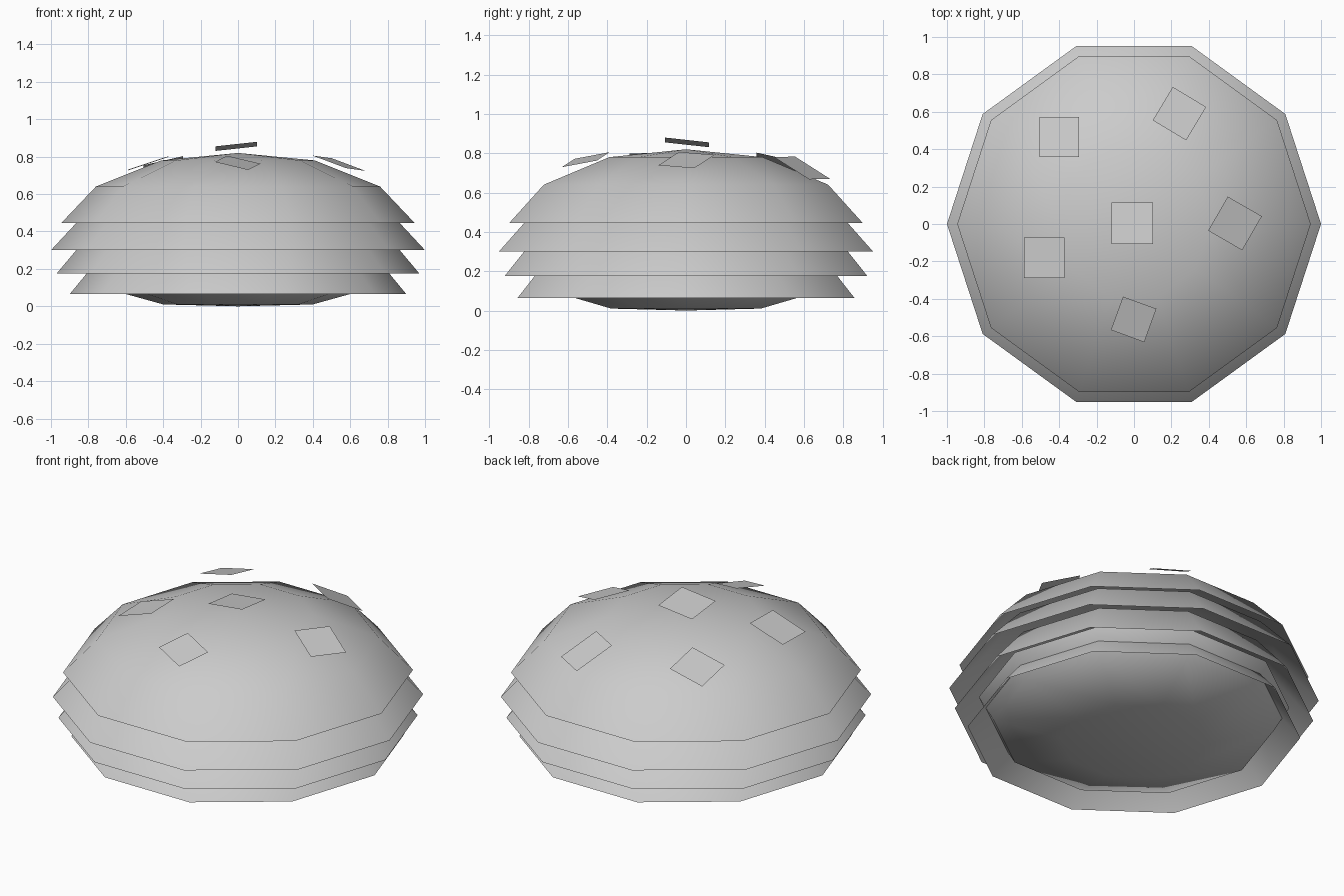
import bpy, bmesh, math

if "Cube" in bpy.data.objects:
    bpy.data.objects.remove(bpy.data.objects["Cube"])

SIDES = 10
DOME = [(0.945, 0.0), (0.76, 0.195), (0.41, 0.335), (0, 0.375)]


def finish(name, bm):
    mesh = bpy.data.meshes.new(name)
    bm.to_mesh(mesh)
    bm.free()
    obj = bpy.data.objects.new(name, mesh)
    bpy.context.collection.objects.link(obj)
    return obj


def revolve(name, profile):
    """Open shell turned around z; the last profile point is the pole."""
    bm = bmesh.new()
    rings = []
    for r, z in profile[:-1]:
        rings.append([bm.verts.new((r * math.cos(a), r * math.sin(a), z))
                      for a in (2 * math.pi * i / SIDES for i in range(SIDES))])
    pole = bm.verts.new((0, 0, profile[-1][1]))
    for i in range(SIDES):
        j = (i + 1) % SIDES
        for lo, hi in zip(rings, rings[1:]):
            bm.faces.new((lo[i], lo[j], hi[j], hi[i]))
        bm.faces.new((rings[-1][i], rings[-1][j], pole))
    if profile[-1][1] < profile[0][1]:
        bmesh.ops.reverse_faces(bm, faces=bm.faces[:])
    for f in bm.faces:
        f.smooth = True
    return finish(name, bm)


def dome(name, radius, z, height=1.0):
    s = radius / DOME[0][0]
    return revolve(name, [(r * s, z + h * s * height) for r, h in DOME])


# Nested domes: crown and the three flared layers beneath it
dome("top_bun", 0.945, 0.445)
dome("upper_layer", 1.0, 0.30, 1.02)
dome("middle_layer", 0.97, 0.175, 1.13)
dome("lower_layer", 0.90, 0.065, 1.15)

# Shallow bowl underneath
revolve("bottom_bun", [(0.84, 0.25), (0.76, 0.11), (0.40, 0.01), (0, 0.0)])

# Tilted square seeds: centre, half size, spin in degrees, slope along x and y
SEEDS = [
    (-0.01, 0.005, 0.855, 0.111, 0, 0.11, -0.11),
    (-0.40, 0.465, 0.755, 0.106, 0, 0.23, -0.22),
    (0.243, 0.59, 0.725, 0.104, -31, -0.29, -0.46),
    (0.54, 0.003, 0.765, 0.105, -30, -0.316, 0.10),
    (-0.479, -0.18, 0.765, 0.108, 0, 0.33, 0.02),
    (-0.002, -0.51, 0.767, 0.095, -20, -0.15, 0.243),
]
for n, (x, y, z, half, spin, gx, gy) in enumerate(SEEDS, 1):
    bm = bmesh.new()
    corners = []
    for k in range(4):
        a = math.radians(spin + 45 + 90 * k)
        dx, dy = half * math.sqrt(2) * math.cos(a), half * math.sqrt(2) * math.sin(a)
        corners.append(bm.verts.new((x + dx, y + dy, z + gx * dx + gy * dy)))
    bm.faces.new(corners)
    finish(f"seed_{n}", bm)
